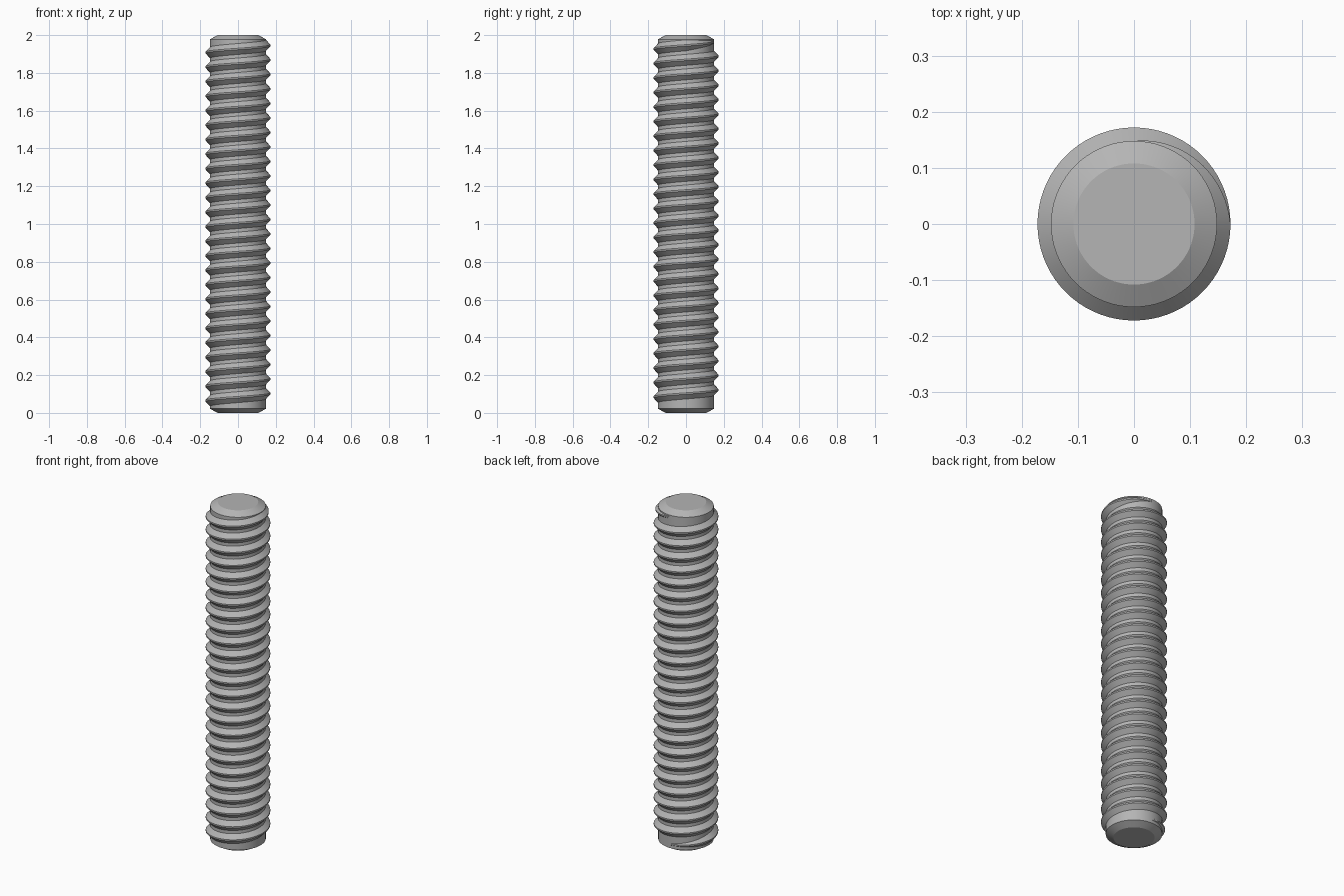
import bpy, bmesh, math

cube = bpy.data.objects.get("Cube")
if cube:
    bpy.data.objects.remove(cube, do_unlink=True)

SEGMENTS = 72
CORE_R, CREST_R, TIP_R = 0.148, 0.172, 0.108
HEIGHT, CHAMFER = 2.0, 0.022
Z_START, Z_END, TURNS = 0.045, 1.965, 25
HALF_BASE, HALF_CREST = 0.030, 0.004

steel = bpy.data.materials.new("grey steel")
steel.use_nodes = True
colour = (0.46, 0.46, 0.46, 1)
steel.diffuse_color = colour
steel.node_tree.nodes["Principled BSDF"].inputs["Base Color"].default_value = colour


def ring_point(radius, angle, z):
    return (radius * math.cos(angle), radius * math.sin(angle), z)


def bridge(bm, a, b, closed):
    """Join two rows of vertices with quads."""
    n = len(a)
    for i in range(n if closed else n - 1):
        j = (i + 1) % n
        bm.faces.new((a[i], a[j], b[j], b[i]))


def finish(bm, name):
    bmesh.ops.recalc_face_normals(bm, faces=bm.faces)
    mesh = bpy.data.meshes.new(name)
    bm.to_mesh(mesh)
    bm.free()
    mesh.materials.append(steel)
    obj = bpy.data.objects.new(name, mesh)
    bpy.context.collection.objects.link(obj)
    bpy.ops.object.select_all(action="DESELECT")
    obj.select_set(True)
    bpy.context.view_layer.objects.active = obj
    bpy.ops.object.shade_smooth_by_angle(angle=math.radians(25))


# Rod core: a cylinder with chamfered ends
bm = bmesh.new()
profile = [(TIP_R, 0), (CORE_R, CHAMFER), (CORE_R, HEIGHT - CHAMFER), (TIP_R, HEIGHT)]
rings = [[bm.verts.new(ring_point(r, math.tau * i / SEGMENTS, z)) for i in range(SEGMENTS)]
         for r, z in profile]
for lower, upper in zip(rings, rings[1:]):
    bridge(bm, lower, upper, True)
bm.faces.new(rings[0])
bm.faces.new(rings[-1])
finish(bm, "rod_core")

# Helical thread: right-handed ridge that fades out over a quarter turn at each end
bm = bmesh.new()
steps = TURNS * SEGMENTS
fade = SEGMENTS // 4
root = CORE_R - 0.001
rows = []
for i in range(steps + 1):
    angle = math.pi / 2 + math.tau * i / SEGMENTS
    z = Z_START + (Z_END - Z_START) * i / steps
    grow = min(1, i / fade, (steps - i) / fade)
    crest = CORE_R + (CREST_R - CORE_R) * grow
    base = HALF_CREST + (HALF_BASE - HALF_CREST) * max(grow, 0.1)
    section = [(root, -base), (crest, -HALF_CREST), (crest, HALF_CREST), (root, base)]
    rows.append([bm.verts.new(ring_point(r, angle, z + dz)) for r, dz in section])
for a, b in zip(rows, rows[1:]):
    bridge(bm, a, b, True)
bm.faces.new(rows[0])
bm.faces.new(rows[-1])
finish(bm, "screw_thread")
